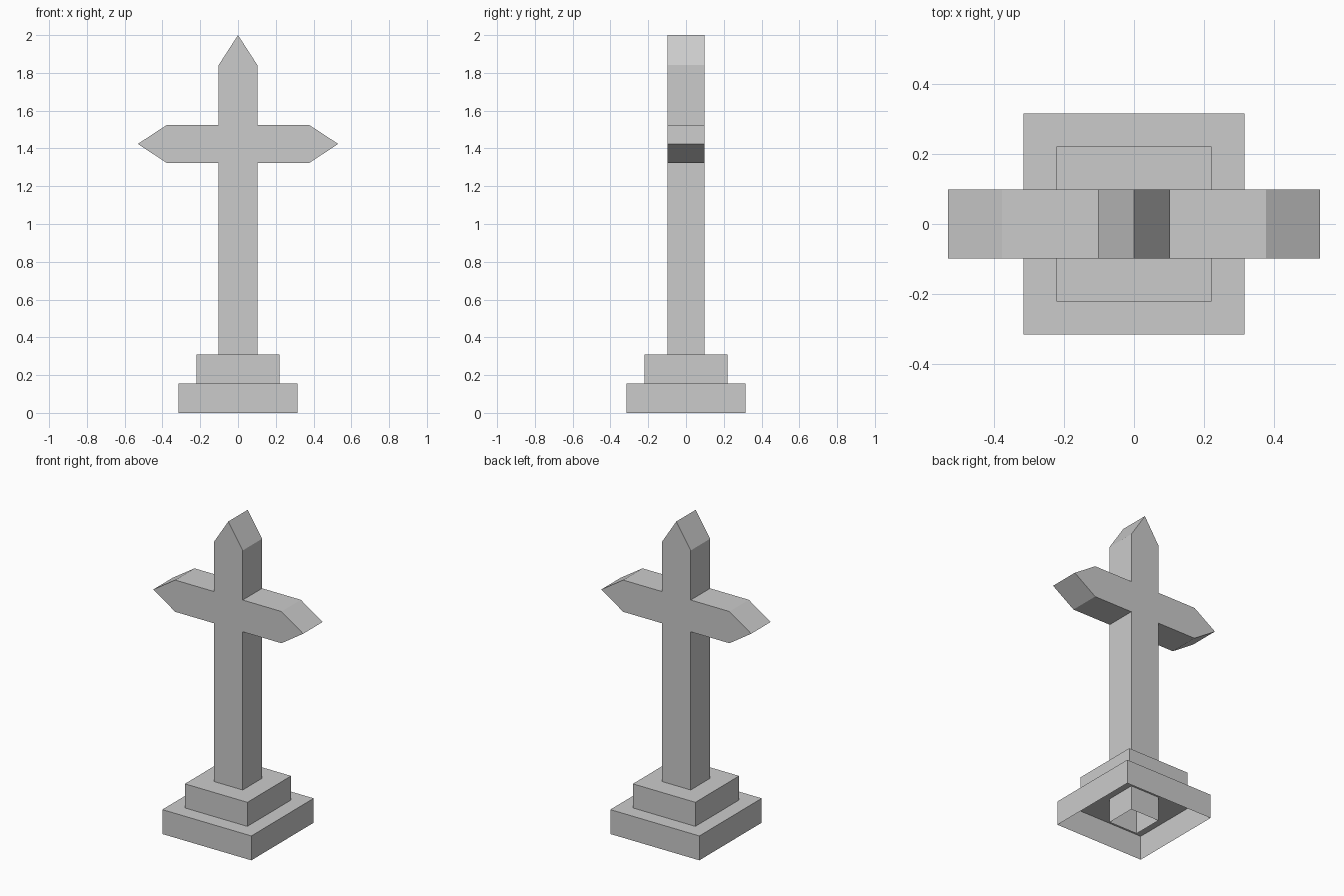
import bpy, bmesh

if "Cube" in bpy.data.objects:
    bpy.data.objects.remove(bpy.data.objects["Cube"])


def finish(name, bm):
    bmesh.ops.recalc_face_normals(bm, faces=bm.faces)
    mesh = bpy.data.meshes.new(name)
    bm.to_mesh(mesh)
    bm.free()
    obj = bpy.data.objects.new(name, mesh)
    bpy.context.collection.objects.link(obj)
    return obj


def remove_underside(bm, z):
    """Open the shell by deleting the face lying at height z."""
    bm.normal_update()
    low = [f for f in bm.faces if all(abs(v.co.z - z) < 1e-4 for v in f.verts)]
    bmesh.ops.delete(bm, geom=low, context='FACES')


# Square plinth steps, hollow and open underneath
def step(name, half, z0, z1):
    bm = bmesh.new()
    bmesh.ops.create_cube(bm, size=1)
    for v in bm.verts:
        v.co.x *= 2 * half
        v.co.y *= 2 * half
        v.co.z = z1 if v.co.z > 0 else z0
    bm.normal_update()
    remove_underside(bm, z0)
    return finish(name, bm)


step("lower_step", 0.315, 0.0, 0.156)
step("upper_step", 0.221, 0.156, 0.31)

# Pointed cross: half outline mirrored, then extruded through its depth
W, D = 0.102, 0.098
right = [(W, 0), (W, 1.322), (0.376, 1.322), (0.53, 1.424),
         (0.376, 1.525), (W, 1.525), (W, 1.842)]
outline = right + [(0, 2.0)] + [(-x, z) for x, z in reversed(right)]

bm = bmesh.new()
front = bm.faces.new([bm.verts.new((x, -D, z)) for x, z in outline])
ext = bmesh.ops.extrude_face_region(bm, geom=[front], use_keep_orig=True)
for v in ext["geom"]:
    if isinstance(v, bmesh.types.BMVert):
        v.co.y = D
# The shaft runs down through the steps to the ground and is open below
remove_underside(bm, 0.0)
finish("cross", bm)
